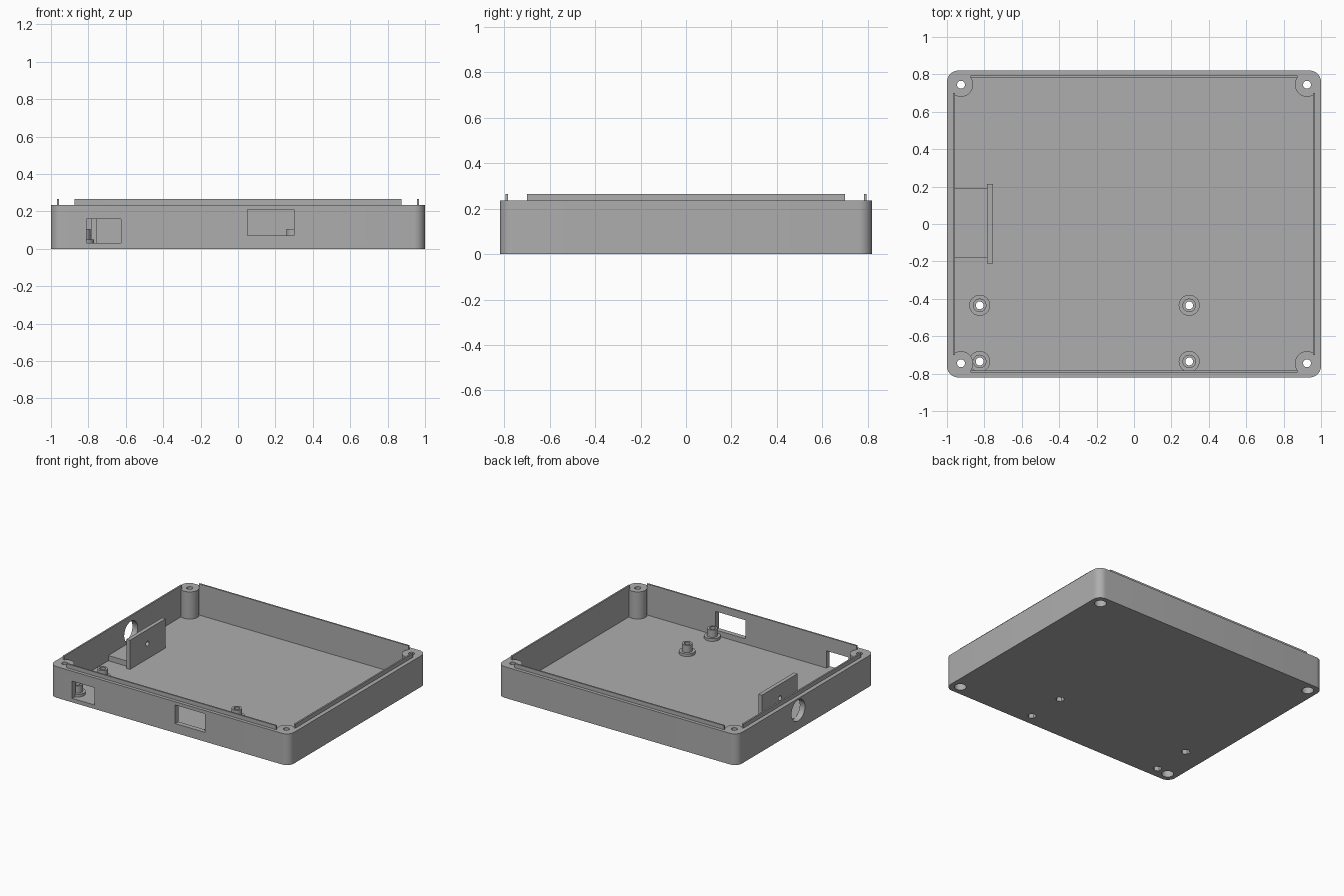
import bpy
import bmesh
import math
from mathutils import Matrix

cube = bpy.data.objects.get("Cube")
if cube:
    bpy.data.objects.remove(cube, do_unlink=True)

grey = bpy.data.materials.new("plastic_grey")
grey.use_nodes = True
COLOUR = (0.42, 0.42, 0.42, 1)
grey.diffuse_color = COLOUR
grey.node_tree.nodes["Principled BSDF"].inputs["Base Color"].default_value = COLOUR

RIM, FLOOR, TOP = 0.235, 0.03, 0.265
INNER_X, INNER_Y, LIP = 0.957, 0.783, 0.012
POSTS = [(sx * 0.925, sy * 0.745) for sx in (-1, 1) for sy in (-1, 1)]
STANDOFFS = [(x, y) for x in (-0.825, 0.295) for y in (-0.435, -0.735)]


def finish(name, bm):
    mesh = bpy.data.meshes.new(name)
    bmesh.ops.recalc_face_normals(bm, faces=bm.faces)
    bm.to_mesh(mesh)
    bm.free()
    mesh.materials.append(grey)
    obj = bpy.data.objects.new(name, mesh)
    bpy.context.collection.objects.link(obj)
    return obj


def box(name, x0, x1, y0, y1, z0, z1, radius=0):
    bm = bmesh.new()
    bmesh.ops.create_cube(bm, size=1)
    for v in bm.verts:
        v.co.x = x1 if v.co.x > 0 else x0
        v.co.y = y1 if v.co.y > 0 else y0
        v.co.z = z1 if v.co.z > 0 else z0
    if radius:
        upright = [e for e in bm.edges
                   if abs(e.verts[0].co.z - e.verts[1].co.z) > 0.01]
        bmesh.ops.bevel(bm, geom=upright, offset=radius, segments=10,
                        profile=0.5, affect='EDGES')
    return finish(name, bm)


def cylinder(name, x, y, z0, z1, radius, sides=40):
    bm = bmesh.new()
    bmesh.ops.create_cone(bm, cap_ends=True, segments=sides, radius1=radius,
                          radius2=radius, depth=z1 - z0,
                          matrix=Matrix.Translation((x, y, (z0 + z1) / 2)))
    return finish(name, bm)


def cross_hole(name, x, y, z, length, radius):
    """Horizontal cylinder along x."""
    bm = bmesh.new()
    bmesh.ops.create_cone(bm, cap_ends=True, segments=40, radius1=radius,
                          radius2=radius, depth=length,
                          matrix=Matrix.Translation((x, y, z))
                          @ Matrix.Rotation(math.pi / 2, 4, 'Y'))
    return finish(name, bm)


def combine(target, tools, operation='DIFFERENCE'):
    """Apply booleans and remove the helper objects."""
    for tool in tools:
        tool.hide_render = True
        mod = target.modifiers.new("cut", 'BOOLEAN')
        mod.operation = operation
        mod.solver = 'EXACT'
        mod.object = tool
    bpy.context.view_layer.update()
    graph = bpy.context.evaluated_depsgraph_get()
    mesh = bpy.data.meshes.new_from_object(target.evaluated_get(graph))
    target.modifiers.clear()
    target.data = mesh
    for tool in tools:
        bpy.data.objects.remove(tool, do_unlink=True)


# Cavity keeps material around the corner screw posts
cavity = box("cavity", -INNER_X, INNER_X, -INNER_Y, INNER_Y, FLOOR, 0.4)
combine(cavity, [cylinder("post", x, y, 0, 0.5, 0.065) for x, y in POSTS])

# Tray: rounded block, hollowed, with ports and screw holes
tray = box("tray", -1, 1, -0.82, 0.82, 0, RIM, radius=0.06)
cuts = [cavity,
        box("small_port", -0.81, -0.625, -0.9, -0.77, FLOOR, 0.16),
        box("wide_port", 0.05, 0.30, -0.9, -0.77, 0.07, 0.21),
        cross_hole("cable_port", -1, 0.09, 0.145, 0.16, 0.08)]
for x, y in POSTS:
    cuts.append(cylinder("screw_hole", x, y, -0.1, 0.4, 0.021, 24))
    cuts.append(cylinder("screw_head_recess", x, y, -0.1, 0.05, 0.041))
for x, y in STANDOFFS:
    cuts.append(cylinder("nut_recess", x, y, -0.1, 0.06, 0.031, 6))
combine(tray, cuts)

# Thin locating lip on each wall
for s, side in ((-1, "right"), (1, "left")):
    xs = sorted((s * INNER_X, s * (INNER_X + LIP)))
    box(side + "_lip", xs[0], xs[1], -0.70, 0.70, RIM, TOP)
for s, side in ((-1, "front"), (1, "back")):
    ys = sorted((s * INNER_Y, s * (INNER_Y + LIP)))
    box(side + "_lip", -0.875, 0.875, ys[0], ys[1], RIM, TOP)

# Stepped board standoffs with through holes
for i, (x, y) in enumerate(STANDOFFS, 1):
    standoff = cylinder(f"standoff_{i}", x, y, FLOOR, 0.05, 0.056)
    combine(standoff, [cylinder("stem", x, y, 0.035, 0.105, 0.036)], 'UNION')
    combine(standoff, [cylinder("bore", x, y, -0.1, 0.3, 0.021, 24),
                       cylinder("nut_recess", x, y, -0.1, 0.06, 0.031, 6)])

# Side bracket: low shelf and drilled upright plate
box("bracket_shelf", -INNER_X, -0.785, -0.18, 0.19, FLOOR, 0.07)
plate = box("bracket_plate", -0.785, -0.755, -0.21, 0.215, FLOOR, 0.25)
combine(plate, [cross_hole("pin_hole", -0.77, 0, 0.145, 0.1, 0.018)])

# Smooth the round surfaces, keep hard edges
bpy.ops.object.select_all(action='DESELECT')
for obj in bpy.context.collection.objects:
    if obj.type == 'MESH':
        obj.select_set(True)
        bpy.context.view_layer.objects.active = obj
bpy.ops.object.shade_smooth_by_angle(angle=math.radians(30))
